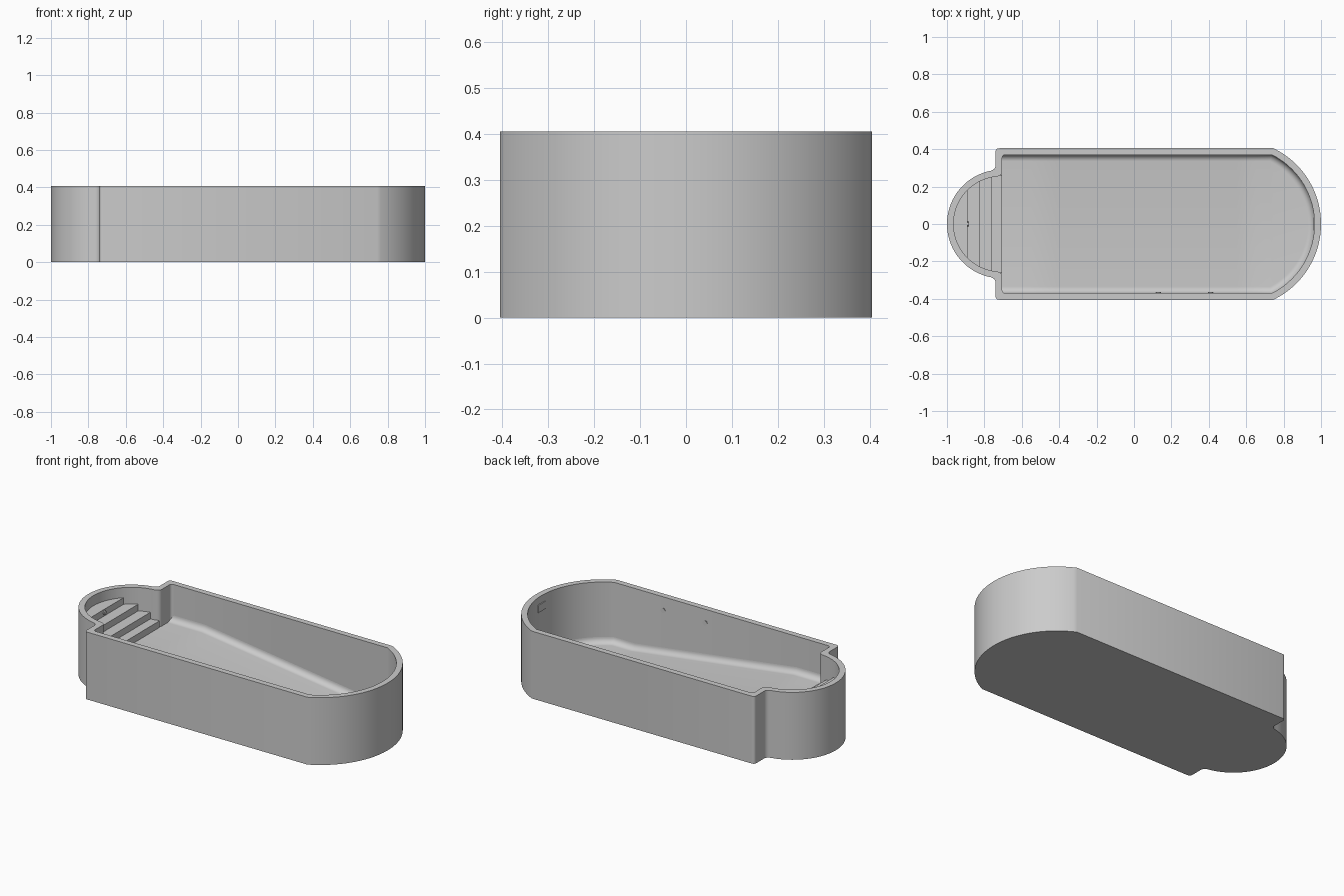
import bpy, bmesh
from math import sin, cos, asin, acos, pi, sqrt, radians
from mathutils import Matrix, Vector

HEIGHT, WALL = 0.406, 0.035
HALF_WIDTH, END_RADIUS, END_X = 0.405, 0.449, 0.551
BAY_RADIUS, BAY_X, SHOULDER_X = 0.29, -0.71, -0.74
FILLET = 0.035

cube = bpy.data.objects.get("Cube")
if cube:
    bpy.data.objects.remove(cube, do_unlink=True)

grey = bpy.data.materials.new("pool_grey")
grey.use_nodes = True
grey.diffuse_color = (0.6, 0.6, 0.6, 1)
grey.node_tree.nodes["Principled BSDF"].inputs["Base Color"].default_value = (0.6, 0.6, 0.6, 1)


def finish(name, bm, angle=30):
    bmesh.ops.recalc_face_normals(bm, faces=bm.faces)
    mesh = bpy.data.meshes.new(name)
    bm.to_mesh(mesh)
    bm.free()
    mesh.materials.append(grey)
    obj = bpy.data.objects.new(name, mesh)
    bpy.context.collection.objects.link(obj)
    bpy.ops.object.select_all(action='DESELECT')
    obj.select_set(True)
    bpy.context.view_layer.objects.active = obj
    bpy.ops.object.shade_smooth_by_angle(angle=radians(angle))
    return obj


def ring(bm, points, z):
    return [bm.verts.new((x, y, z)) for x, y in points]


def bridge(bm, a, b):
    for i in range(len(a)):
        j = (i + 1) % len(a)
        bm.faces.new((a[i], a[j], b[j], b[i]))


def bend(a, corner, b, steps=6):
    """Rounded corner from a to b."""
    a, c, b = Vector(a), Vector(corner), Vector(b)
    return [tuple(a * (1 - t) ** 2 + c * 2 * t * (1 - t) + b * t * t)
            for t in (i / steps for i in range(steps + 1))]


def end_arc(d, steps=24):
    """Half of the wide round end, from the side wall to the tip."""
    r = END_RADIUS - d
    start = asin((HALF_WIDTH - d) / r)
    return [(END_X + r * cos(start * (1 - i / steps)), r * sin(start * (1 - i / steps)))
            for i in range(steps + 1)]


def outline(d):
    """Whole plan outline, moved inward by d."""
    r, sx, hw = BAY_RADIUS - d, SHOULDER_X + d, HALF_WIDTH - d
    join_x = sx - 0.025
    stop = acos((join_x - BAY_X) / r)
    half = [(BAY_X + r * cos(pi + (stop - pi) * i / 20), r * sin(pi + (stop - pi) * i / 20))
            for i in range(20)]
    y = sqrt(r * r - (join_x - BAY_X) ** 2)
    half += bend((join_x, y), (sx, y + 0.008), (sx, y + 0.03))
    half += bend((sx, hw - 0.02), (sx, hw), (sx + 0.02, hw))
    half += end_arc(d)
    half[0], half[-1] = (half[0][0], 0), (half[-1][0], 0)
    return half + [(x, -y) for x, y in half[-2:0:-1]]


# Outer shell and rim
bm = bmesh.new()
base = ring(bm, outline(0), 0)
rim_out = ring(bm, outline(0), HEIGHT)
rim_in = ring(bm, outline(WALL), HEIGHT)
inner_base = ring(bm, outline(WALL), 0.02)
bm.faces.new(base)
bridge(bm, base, rim_out)
bridge(bm, rim_out, rim_in)
bridge(bm, rim_in, inner_base)
bm.faces.new(inner_base)
finish("pool_shell", bm)


# Floor: shallow shelf, long slope and deep end, coved into the walls
def floor_z(x):
    shallow, deep, x0, x1 = 0.185, 0.04, -0.48, 0.6
    t = min(max((x - x0) / (x1 - x0), 0), 1)
    return shallow + (deep - shallow) * t


bm = bmesh.new()
rows = []
for k in range(9):
    a = pi / 2 * k / 8
    d = WALL + FILLET * (1 - cos(a))
    hw = HALF_WIDTH - d
    half = [(x, hw) for x in (-0.708, -0.55, -0.48, -0.41, 0, 0.3, 0.55, 0.6, 0.65)] + end_arc(d)
    half[-1] = (half[-1][0], 0)
    pts = half + [(x, -y) for x, y in half[-2::-1]]
    rows.append([bm.verts.new((x, y, floor_z(x) + FILLET * (1 - sin(a)))) for x, y in pts])
for a, b in zip(rows, rows[1:]):
    for i in range(len(a) - 1):
        bm.faces.new((a[i], a[i + 1], b[i + 1], b[i]))
last = rows[-1]
n = len(last)
for i in range(n // 2):
    bm.faces.new(list(dict.fromkeys((last[i], last[i + 1], last[n - 2 - i], last[n - 1 - i]))))
finish("pool_floor", bm)

# Entry steps in the small bay
for i, riser in enumerate((-0.89, -0.825, -0.76, -0.705)):
    r = BAY_RADIUS - WALL + 0.004
    a = acos((riser - BAY_X) / r)
    pts = [(BAY_X + r * cos(a + (2 * pi - 2 * a) * k / 32),
            r * sin(a + (2 * pi - 2 * a) * k / 32)) for k in range(33)]
    bm = bmesh.new()
    low, high = ring(bm, pts, 0.025), ring(bm, pts, 0.345 - 0.04 * i)
    bm.faces.new(low)
    bm.faces.new(high)
    bridge(bm, low, high)
    finish(f"entry_step_{i + 1}", bm)


# Water inlets on the front wall and the top step
def inlet(name, location, axis):
    bm = bmesh.new()
    bmesh.ops.create_cone(bm, cap_ends=True, segments=20, radius1=0.015, radius2=0.012,
                          depth=0.008,
                          matrix=Matrix.Translation(location) @ Matrix.Rotation(pi / 2, 4, axis))
    finish(name, bm)


for i, x in enumerate((0.13, 0.41)):
    inlet(f"wall_inlet_{i + 1}", (x, -HALF_WIDTH + WALL + 0.002, 0.325), 'X')
inlet("step_inlet", (-0.889, 0, 0.325), 'Y')

# Skimmer plate at the deep end
bm = bmesh.new()
bmesh.ops.create_cube(bm, size=1, matrix=Matrix.Translation((0.963, 0, 0.34))
                      @ Matrix.Diagonal((0.009, 0.07, 0.045, 1)))
finish("skimmer_plate", bm)
